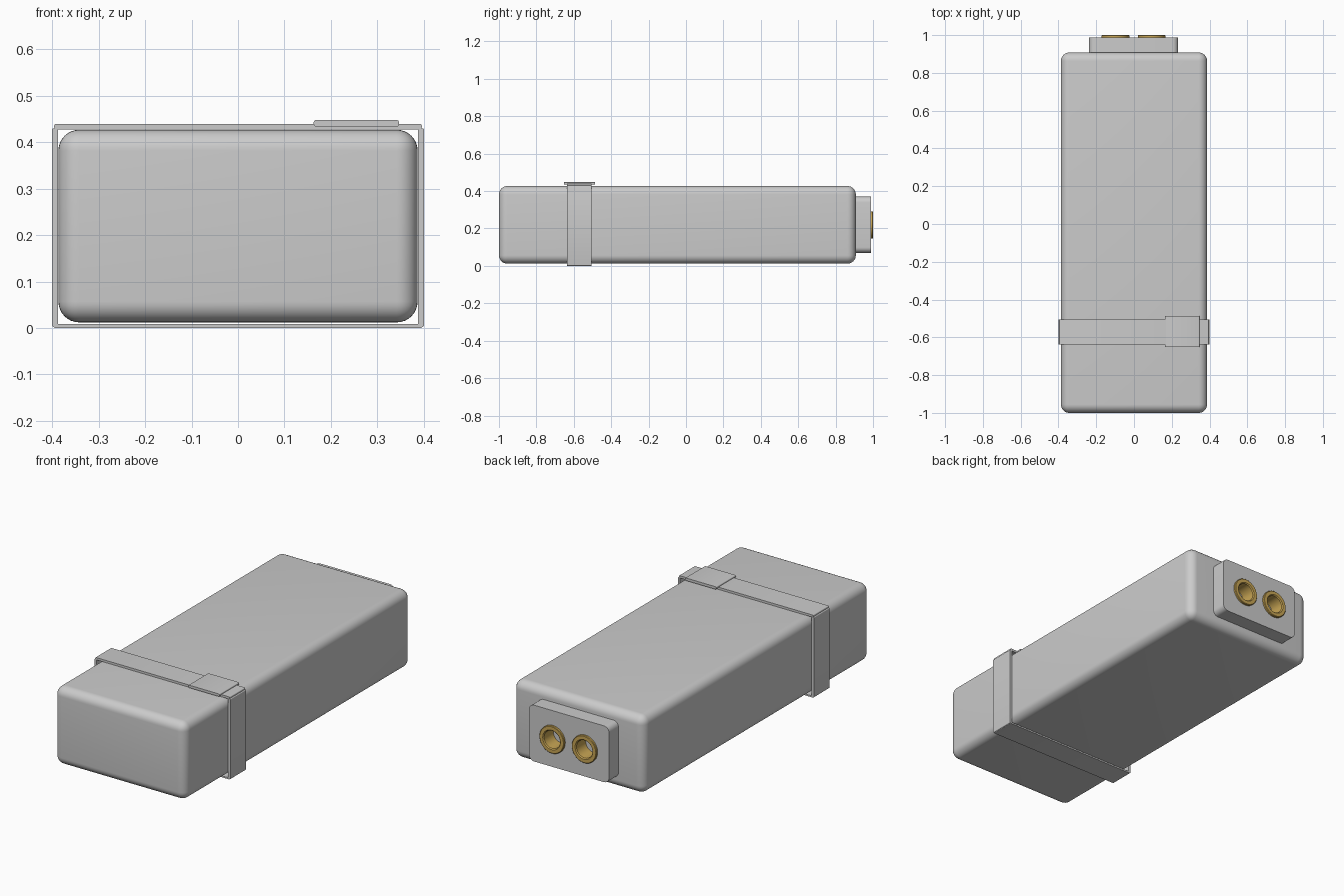
import bpy
import bmesh
import math
from mathutils import Matrix

if "Cube" in bpy.data.objects:
    bpy.data.objects.remove(bpy.data.objects["Cube"], do_unlink=True)


def material(name, rgb):
    m = bpy.data.materials.new(name)
    m.use_nodes = True
    color = (*rgb, 1.0)
    m.diffuse_color = color
    m.node_tree.nodes["Principled BSDF"].inputs["Base Color"].default_value = color
    return m


GREY = material("light grey", (0.6, 0.6, 0.6))
GOLD = material("gold", (0.58, 0.38, 0.09))


def finish(name, bm, mat):
    bmesh.ops.recalc_face_normals(bm, faces=bm.faces)
    mesh = bpy.data.meshes.new(name)
    bm.to_mesh(mesh)
    bm.free()
    mesh.materials.append(mat)
    obj = bpy.data.objects.new(name, mesh)
    bpy.context.collection.objects.link(obj)
    return obj


def smooth(obj, angle=35):
    bpy.ops.object.select_all(action="DESELECT")
    obj.select_set(True)
    bpy.context.view_layer.objects.active = obj
    bpy.ops.object.shade_smooth_by_angle(angle=math.radians(angle))


def box(name, lo, hi, radius, segments, axis=None):
    """Rounded box; with an axis, only edges along that axis are rounded."""
    bm = bmesh.new()
    bmesh.ops.create_cube(bm, size=1)
    for v in bm.verts:
        v.co = [lo[i] + (v.co[i] + 0.5) * (hi[i] - lo[i]) for i in range(3)]
    edges = [e for e in bm.edges if axis is None
             or abs((e.verts[0].co - e.verts[1].co).normalized()[axis]) > 0.9]
    bmesh.ops.bevel(bm, geom=edges, offset=radius, offset_type="OFFSET",
                    segments=segments, profile=0.5, affect="EDGES")
    obj = finish(name, bm, GREY)
    smooth(obj)
    return obj


# Main body
box("body", (-0.387, -1.0, 0.012), (0.387, 0.908, 0.427), 0.045, 8)

# Strap around the body, made of four thin bands, and its buckle
Y0, Y1 = -0.637, -0.505
for side, a, b in (("right", -0.401, -0.388), ("left", 0.388, 0.401)):
    box("strap_" + side, (a, Y0, 0.002), (b, Y1, 0.430), 0.004, 3, axis=1)
box("strap_bottom", (-0.397, Y0, 0.0), (0.397, Y1, 0.008), 0.003, 3, axis=1)
box("strap_top", (-0.396, Y0, 0.428), (0.396, Y1, 0.440), 0.004, 3, axis=1)
box("buckle", (0.163, -0.652, 0.434), (0.347, -0.487, 0.448), 0.005, 3, axis=1)

# Connector block on the back, with two round sockets cut into it
block = box("connector_block", (-0.238, 0.88, 0.07), (0.234, 0.988, 0.37),
            0.03, 6, axis=1)
SOCKETS = (("right", -0.098), ("left", 0.093))
SOCKET_Z = 0.219
FLOOR = 0.918
SIDES = 40

bm = bmesh.new()
for _, x in SOCKETS:
    bmesh.ops.create_cone(
        bm, cap_ends=True, segments=SIDES, radius1=0.058, radius2=0.058, depth=0.2,
        matrix=Matrix.Translation((x, FLOOR + 0.1, SOCKET_Z))
        @ Matrix.Rotation(math.pi / 2, 4, "X"))
cutter = finish("socket_cutter", bm, GREY)
cutter.hide_render = True
cut = block.modifiers.new("sockets", "BOOLEAN")
cut.operation = "DIFFERENCE"
cut.solver = "EXACT"
cut.object = cutter
bpy.context.view_layer.objects.active = block
bpy.ops.object.modifier_apply(modifier=cut.name)
bpy.data.objects.remove(cutter, do_unlink=True)

# Flanged contact rings: closed (radius, y) profile turned around the y axis
PROFILE = [(0.058, FLOOR), (0.058, 0.988), (0.073, 0.988), (0.073, 0.997),
           (0.070, 1.0), (0.052, 1.0), (0.047, 0.995), (0.047, FLOOR)]
for side, x in SOCKETS:
    bm = bmesh.new()
    rings = []
    for i in range(SIDES):
        t = 2 * math.pi * i / SIDES
        rings.append([bm.verts.new((x + r * math.cos(t), y, SOCKET_Z + r * math.sin(t)))
                      for r, y in PROFILE])
    n = len(PROFILE)
    for i in range(SIDES):
        p, q = rings[i], rings[(i + 1) % SIDES]
        for j in range(n):
            k = (j + 1) % n
            bm.faces.new((p[j], p[k], q[k], q[j]))
    smooth(finish("contact_ring_" + side, bm, GOLD), 30)
